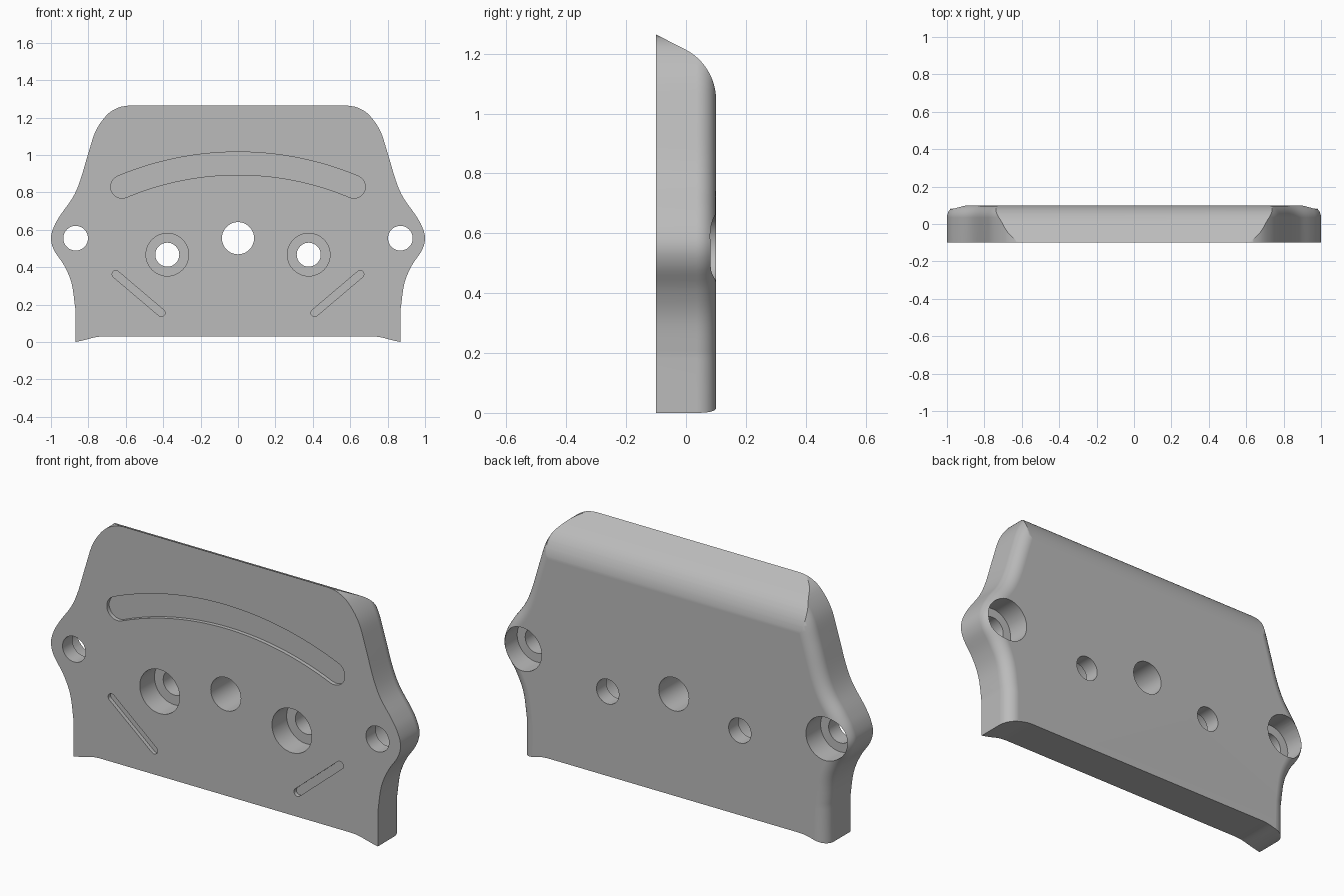
import bpy
import bmesh
from math import sin, cos, pi, radians, tan
from mathutils import Vector

cube = bpy.data.objects.get("Cube")
if cube:
    bpy.data.objects.remove(cube, do_unlink=True)

HALF = 0.1      # half thickness
FILLET = 0.065  # rounding of the rear side edges

grey = bpy.data.materials.new("plain grey")
grey.use_nodes = True
COLOUR = (0.5, 0.5, 0.5, 1)
grey.diffuse_color = COLOUR
grey.node_tree.nodes["Principled BSDF"].inputs["Base Color"].default_value = COLOUR


def loft(name, rings):
    """Closed solid through matching rings of 3D points."""
    bm = bmesh.new()
    loops = [[bm.verts.new(p) for p in ring] for ring in rings]
    n = len(loops[0])
    for a, b in zip(loops, loops[1:]):
        for i in range(n):
            j = (i + 1) % n
            bm.faces.new((a[i], a[j], b[j], b[i]))
    bm.faces.new(loops[0])
    bm.faces.new(loops[-1][::-1])
    bmesh.ops.recalc_face_normals(bm, faces=bm.faces)
    mesh = bpy.data.meshes.new(name)
    bm.to_mesh(mesh)
    bm.free()
    mesh.materials.append(grey)
    obj = bpy.data.objects.new(name, mesh)
    bpy.context.collection.objects.link(obj)
    return obj


def prism_y(name, pts, y0, y1):
    return loft(name, [[(x, y, z) for x, z in pts] for y in (y0, y1)])


def prism_x(name, pts):
    return loft(name, [[(x, y, z) for y, z in pts] for x in (-1.3, 1.3)])


def arc(cx, cz, r, a0, a1, n):
    return [(cx + r * cos(a0 + (a1 - a0) * i / n),
             cz + r * sin(a0 + (a1 - a0) * i / n)) for i in range(n + 1)]


def spline(pts, steps):
    """Smooth curve through the points."""
    p = [Vector(q) for q in pts]
    p = [2 * p[0] - p[1]] + p + [2 * p[-1] - p[-2]]
    out = []
    for a, b, c, d in zip(p, p[1:], p[2:], p[3:]):
        for i in range(steps):
            t = i / steps
            out.append(0.5 * (2 * b + (c - a) * t + (2 * a - 5 * b + 4 * c - d) * t * t
                              + (3 * b - a - 3 * c + d) * t ** 3))
    return out + [p[-2]]


# Side outline from below the base, round the lug, to the top edge
side = [Vector((0.87, -0.15))] + spline(
    [(0.87, 0.18), (0.89, 0.315), (0.93, 0.41), (0.983, 0.49), (1.0, 0.555),
     (0.983, 0.62), (0.945, 0.685), (0.885, 0.77), (0.845, 0.86), (0.80, 1.01),
     (0.76, 1.13), (0.70, 1.215), (0.64, 1.253), (0.58, 1.265)], 5)


def inset(dist):
    ring = []
    for i, p in enumerate(side):
        t = side[min(i + 1, len(side) - 1)] - side[max(i - 1, 0)]
        if i < 2:
            t = Vector((0, 1))
        elif i == len(side) - 1:
            t = Vector((-1, 0))
        t.normalize()
        ring.append((p.x - t.y * dist, p.y + t.x * dist))
    return ring + [(-x, z) for x, z in reversed(ring)]


# Body with filleted rear side edges
layers = [(-HALF, 0)]
for k in range(9):
    a = pi / 2 * k / 8
    layers.append((HALF - FILLET + FILLET * sin(a), FILLET * (1 - cos(a))))
body = loft("mounting_plate", [[(x, y, z) for x, z in inset(d)] for y, d in layers])

cutters = []

# Sloping top that rolls over into the rear face
R, A = 0.1905, radians(63)
roll = arc(HALF + 0.0005 - R, 1.045, R, A, 0, 16)
y, z = roll[0]
front_z = z + (0.3 + y) * tan(pi / 2 - A)
cutters.append(prism_x("top_cutter", [(-0.3, front_z)] + roll
                       + [(0.3, 1.0), (0.3, 1.6), (-0.3, 1.6)]))

# Raised underside with flared feet
foot = spline([(0.72, 0.03), (0.76, 0.026), (0.82, 0.011), (0.87, 0.0), (0.95, -0.012)], 4)
foot = [(p.x, p.y) for p in foot]
cutters.append(prism_y("base_cutter", foot + [(0.95, -0.3), (-0.95, -0.3)]
                       + [(-x, z) for x, z in reversed(foot)], -0.3, 0.3))


def hole(name, x, z, r, y0=-0.3, y1=0.3):
    cutters.append(prism_y(name, arc(x, z, r, 0, 2 * pi, 48)[:-1], y0, y1))


# Through holes and counterbores
hole("centre_hole", 0, 0.555, 0.086)
for s in (-1, 1):
    hole("inner_hole", s * 0.378, 0.467, 0.064)
    hole("inner_counterbore", s * 0.378, 0.467, 0.114, y1=0.02)
    hole("lug_hole", s * 0.868, 0.555, 0.066)
    hole("lug_counterbore", s * 0.868, 0.555, 0.112, y0=-0.02)


def groove(name, path, w, depth):
    """Round-ended groove along a path on the front face."""
    path = [Vector(p) for p in path]
    left, right = [], []
    for i, p in enumerate(path):
        t = (path[min(i + 1, len(path) - 1)] - path[max(i - 1, 0)]).normalized()
        n = Vector((-t.y, t.x)) * w
        left.append(p + n)
        right.append(p - n)
    d0 = (path[1] - path[0]).normalized()
    d1 = (path[-1] - path[-2]).normalized()
    cap = lambda p, d: [p + w * (Vector((d.y, -d.x)) * cos(a) + d * sin(a))
                        for a in (pi * k / 12 for k in range(1, 12))]
    pts = right + cap(path[-1], d1) + left[::-1] + cap(path[0], -d0)
    cutters.append(prism_y(name, [(p.x, p.y) for p in pts], -0.3, depth - HALF))


# Front grooves: one long arch and two slanted slots
half_angle = 0.398
groove("arch_groove", arc(0, 0.955 - 1.6, 1.6, pi / 2 - half_angle,
                          pi / 2 + half_angle, 40), 0.061, 0.02)
for s in (-1, 1):
    groove("slanted_groove", [(s * 0.41, 0.156), (s * 0.653, 0.362)], 0.02, 0.02)

# Cut everything out of the body
bpy.ops.object.select_all(action='DESELECT')
bpy.context.view_layer.objects.active = body
body.select_set(True)
for c in cutters:
    c.hide_render = True
    mod = body.modifiers.new(c.name, 'BOOLEAN')
    mod.operation = 'DIFFERENCE'
    mod.solver = 'EXACT'
    mod.object = c
    bpy.ops.object.modifier_apply(modifier=mod.name)
    bpy.data.objects.remove(c, do_unlink=True)

# Smooth curves, keep flat faces flat
bpy.ops.object.shade_smooth_by_angle(angle=radians(30))
wn = body.modifiers.new("flat_faces", 'WEIGHTED_NORMAL')
wn.keep_sharp = True
